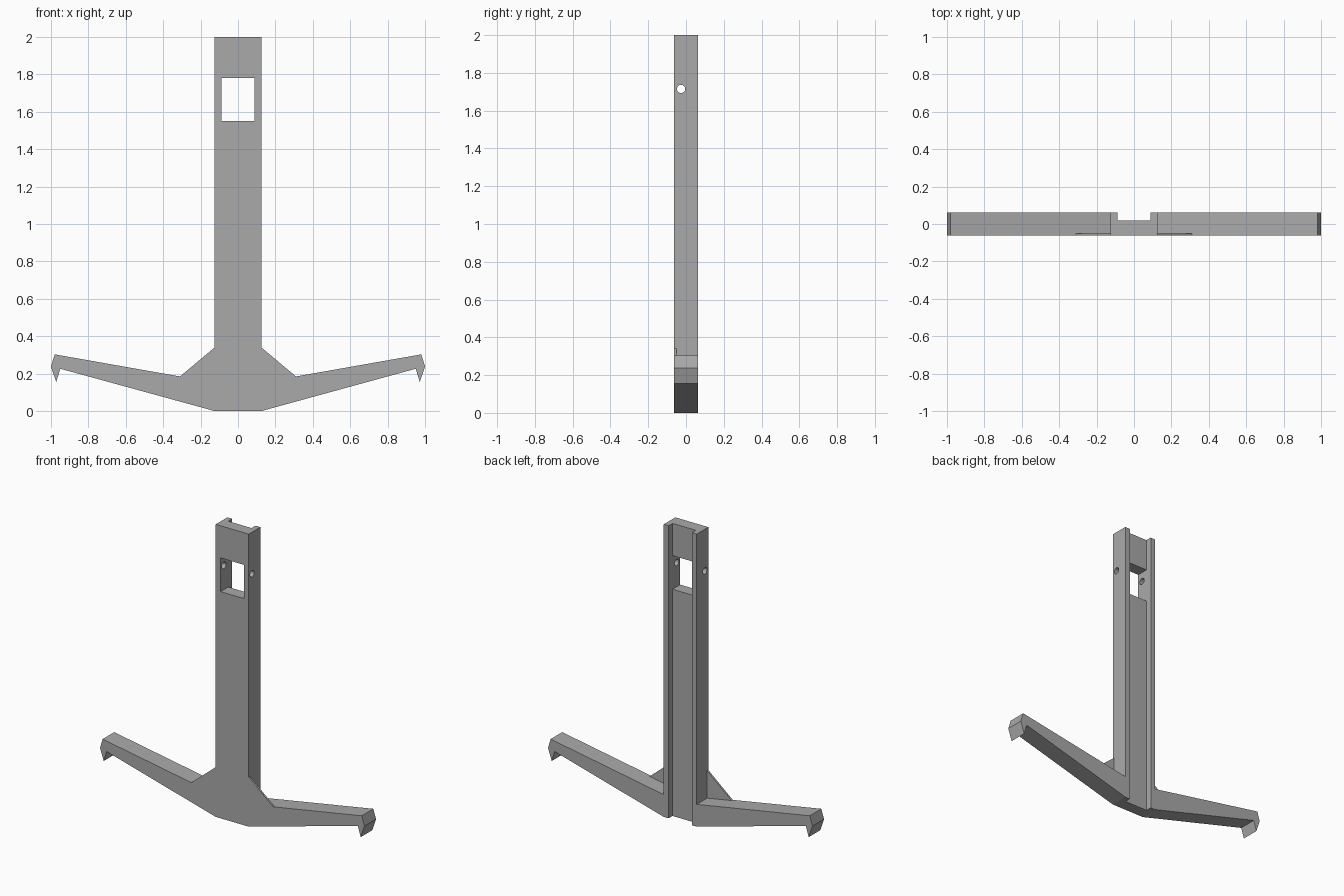
import bpy
import bmesh
from math import pi
from mathutils import Matrix

cube = bpy.data.objects.get("Cube")
if cube:
    bpy.data.objects.remove(cube, do_unlink=True)

FRONT, BACK = -0.0625, 0.0625
POST = 0.125        # half width of the post
SLOT = 0.088        # half width of the channel and window
WEB = 0.02          # floor of the rear channel
GUSSET = -0.05      # back of the thin gusset plates

grey = bpy.data.materials.new("plain grey")
grey.use_nodes = True
colour = (0.4, 0.4, 0.4, 1)
grey.diffuse_color = colour
grey.node_tree.nodes["Principled BSDF"].inputs["Base Color"].default_value = colour


def make_object(name, bm):
    bmesh.ops.recalc_face_normals(bm, faces=bm.faces)
    mesh = bpy.data.meshes.new(name)
    bm.to_mesh(mesh)
    bm.free()
    mesh.materials.append(grey)
    obj = bpy.data.objects.new(name, mesh)
    bpy.context.collection.objects.link(obj)
    return obj


def prism(name, outline, y0, y1):
    """Extrude an x-z outline from y0 to y1."""
    bm = bmesh.new()
    face = bm.faces.new([bm.verts.new((x, y0, z)) for x, z in outline])
    ext = bmesh.ops.extrude_face_region(bm, geom=[face])["geom"]
    moved = [v for v in ext if isinstance(v, bmesh.types.BMVert)]
    bmesh.ops.translate(bm, verts=moved, vec=(0, y1 - y0, 0))
    return make_object(name, bm)


def block(name, half, z0, z1, y0, y1):
    return prism(name, [(-half, z0), (half, z0), (half, z1), (-half, z1)], y0, y1)


def cut(obj, cutter):
    cutter.hide_render = True
    mod = obj.modifiers.new("cut", 'BOOLEAN')
    mod.operation = 'DIFFERENCE'
    mod.solver = 'EXACT'
    mod.object = cutter
    bpy.context.view_layer.objects.active = obj
    bpy.ops.object.modifier_apply(modifier=mod.name)
    bpy.data.objects.remove(cutter, do_unlink=True)


# Post with two hooked arms, as one mirrored silhouette
half = [(POST, 0), (0.95, 0.226), (0.972, 0.155), (1.0, 0.238),
        (0.98, 0.303), (0.31, 0.185), (POST, 0.34), (POST, 2.0)]
outline = half + [(-x, z) for x, z in reversed(half)]
stand = prism("post_with_hooked_arms", outline, FRONT, BACK)

# Clear the space behind the gusset plates
for side in (1, -1):
    corner = [(POST, 0.152), (0.31, 0.185), (0.33, 0.38), (POST, 0.38)]
    cut(stand, prism("gusset_cutter", [(side * x, z) for x, z in corner], GUSSET, 0.2))

# Rear channel, window and cross pin hole
cut(stand, block("channel_cutter", SLOT, -0.1, 2.1, WEB, 0.2))
cut(stand, block("window_cutter", SLOT, 1.55, 1.78, -0.2, 0.1))
bm = bmesh.new()
bmesh.ops.create_cone(bm, cap_ends=True, segments=24, radius1=0.022, radius2=0.022, depth=0.5,
                      matrix=Matrix.Translation((0, -0.026, 1.715)) @ Matrix.Rotation(pi / 2, 4, 'Y'))
cut(stand, make_object("pin_hole_cutter", bm))
